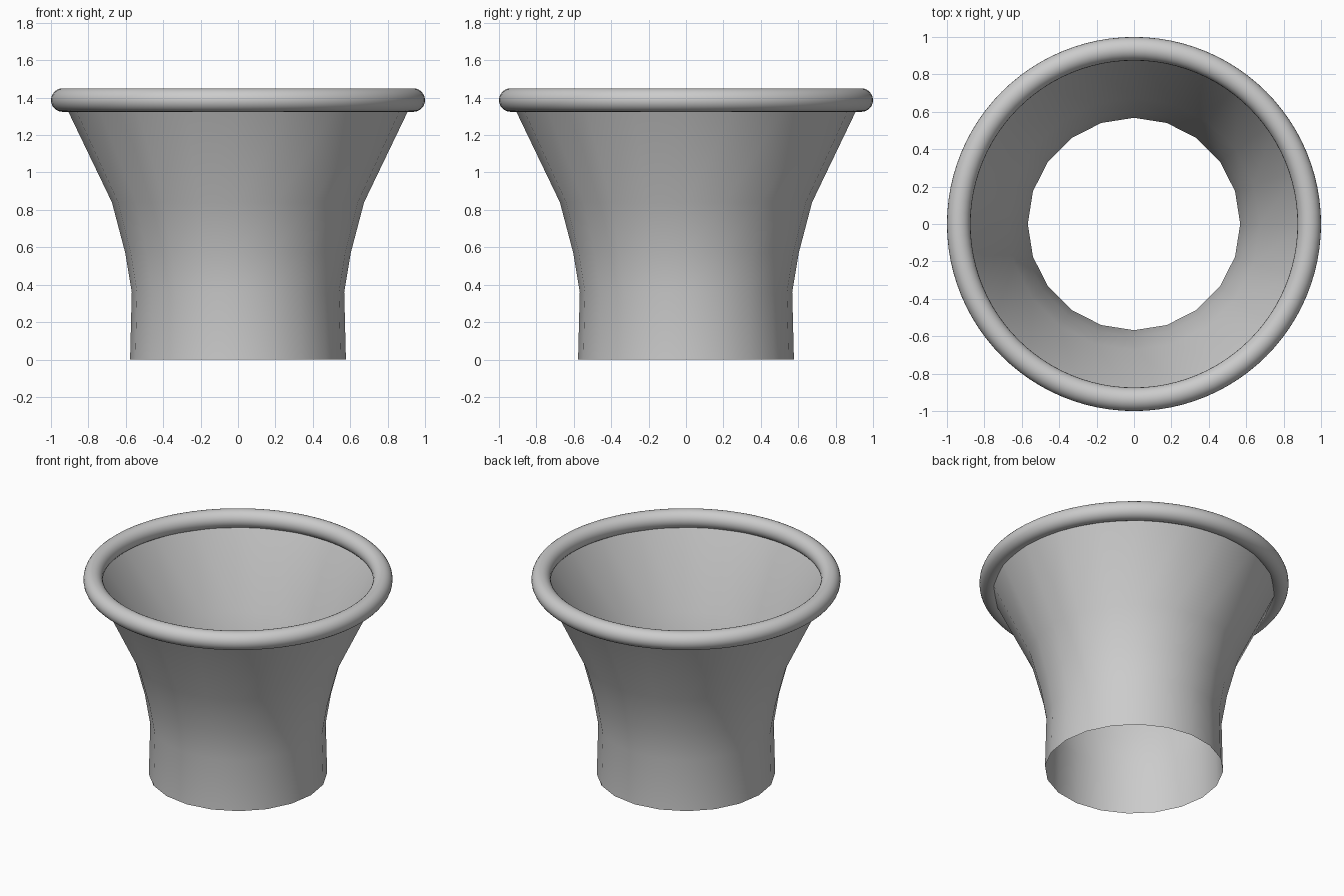
import bpy
import bmesh
import math

cube = bpy.data.objects.get("Cube")
if cube:
    bpy.data.objects.remove(cube, do_unlink=True)

SIDES = 20
RIM_Z = 1.387
RIM_RADIUS = 0.937
RIM_THICKNESS = 0.063

grey = bpy.data.materials.new("light grey")
grey.use_nodes = True
colour = (0.6, 0.6, 0.6, 1)
grey.diffuse_color = colour
grey.node_tree.nodes["Principled BSDF"].inputs["Base Color"].default_value = colour

# Flared open tube, turned from a (radius, height) profile
profile = [(0.577, 0), (0.568, 0.36), (0.603, 0.57), (0.674, 0.84), (RIM_RADIUS, RIM_Z)]
bm = bmesh.new()
rings = []
for radius, height in profile:
    ring = []
    for i in range(SIDES):
        a = math.tau * i / SIDES
        ring.append(bm.verts.new((radius * math.cos(a), radius * math.sin(a), height)))
    rings.append(ring)
for low, high in zip(rings, rings[1:]):
    for i in range(SIDES):
        j = (i + 1) % SIDES
        bm.faces.new((low[i], low[j], high[j], high[i]))
mesh = bpy.data.meshes.new("flared_tube")
bm.to_mesh(mesh)
bm.free()
tube = bpy.data.objects.new("flared_tube", mesh)
bpy.context.collection.objects.link(tube)

# Rounded rim around the mouth
bpy.ops.mesh.primitive_torus_add(
    major_radius=RIM_RADIUS, minor_radius=RIM_THICKNESS,
    major_segments=96, minor_segments=24, location=(0, 0, RIM_Z))
rim = bpy.context.object
rim.name = "rolled_rim"

for part in (tube, rim):
    part.data.materials.append(grey)
    part.data.shade_smooth()
